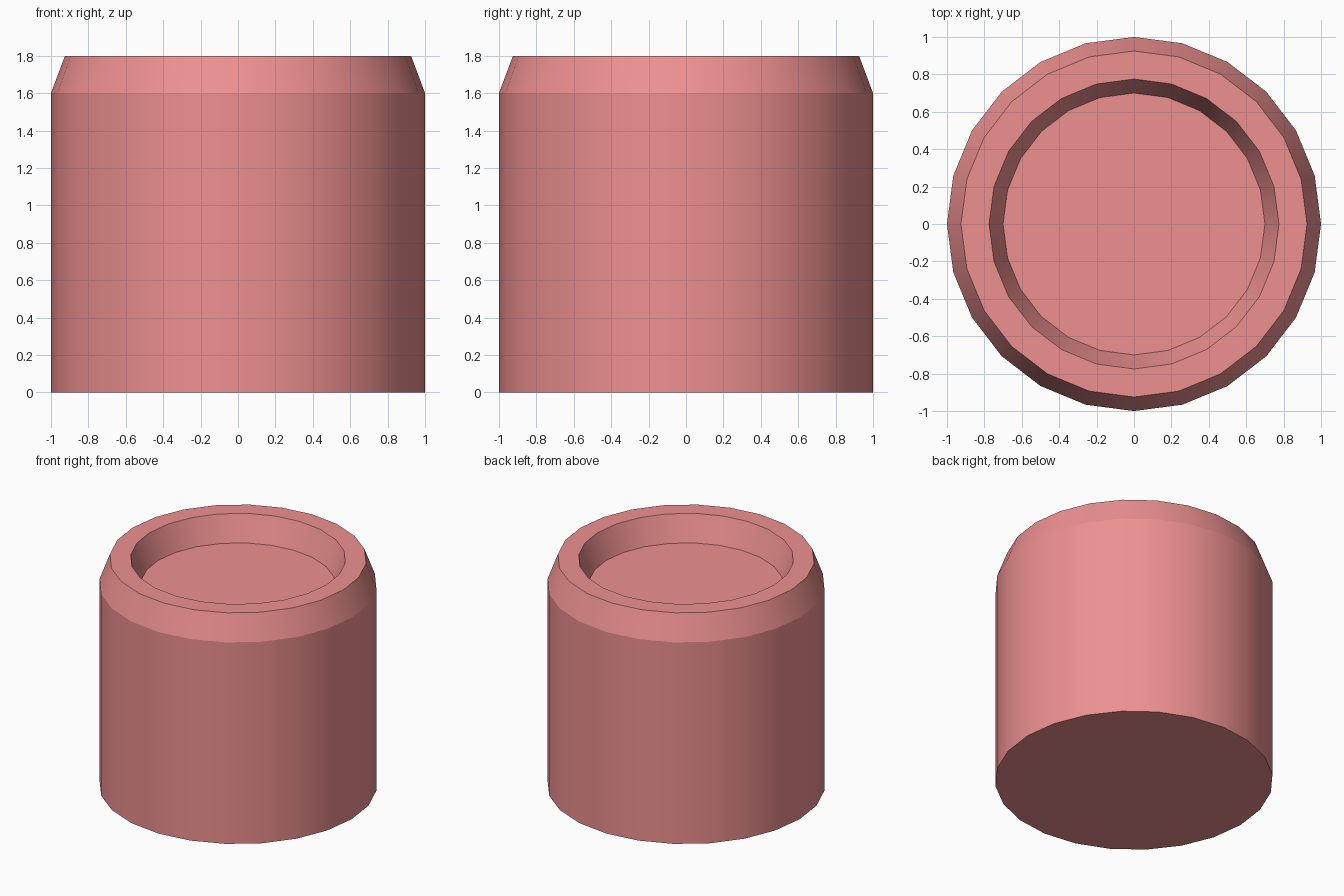
import bpy
import bmesh
from math import cos, sin, radians, tau

if "Cube" in bpy.data.objects:
    bpy.data.objects.remove(bpy.data.objects["Cube"])

SIDES = 24

# Cross-section (radius, height): base, wall, chamfer, rim, tapered recess
profile = [(1.0, 0.0), (1.0, 1.6), (0.925, 1.8), (0.775, 1.8), (0.70, 1.6)]

# Revolve the cross-section into rings and cap both ends
bm = bmesh.new()
rings = [[bm.verts.new((r * cos(tau * i / SIDES), r * sin(tau * i / SIDES), z))
          for i in range(SIDES)] for r, z in profile]
for low, high in zip(rings, rings[1:]):
    for i in range(SIDES):
        j = (i + 1) % SIDES
        bm.faces.new((low[i], low[j], high[j], high[i]))
bm.faces.new(rings[0][::-1])
bm.faces.new(rings[-1])
bmesh.ops.recalc_face_normals(bm, faces=bm.faces)

mesh = bpy.data.meshes.new("recessed_cylinder")
bm.to_mesh(mesh)
bm.free()
body = bpy.data.objects.new("recessed_cylinder", mesh)
bpy.context.collection.objects.link(body)

# Soft red finish
red = bpy.data.materials.new("soft_red")
red.diffuse_color = (0.85, 0.28, 0.28, 1.0)
red.use_nodes = True
red.node_tree.nodes["Principled BSDF"].inputs["Base Color"].default_value = red.diffuse_color
mesh.materials.append(red)

# Smooth round the sides, crisp at the chamfer and rim
bpy.context.view_layer.objects.active = body
body.select_set(True)
bpy.ops.object.shade_smooth_by_angle(angle=radians(18))
